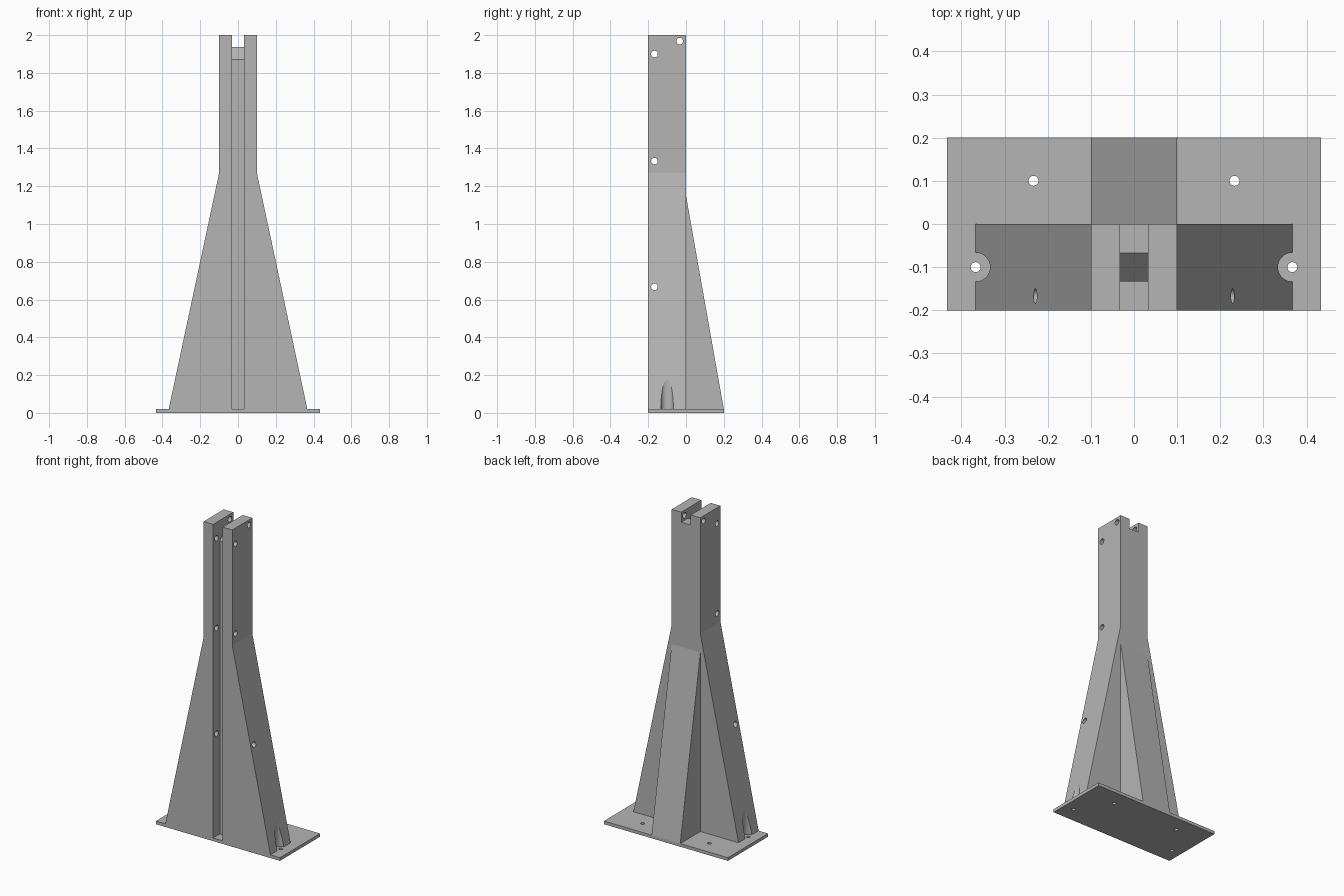
import bpy
import bmesh
from math import radians
from mathutils import Matrix, Vector

cube = bpy.data.objects.get("Cube")
if cube:
    bpy.data.objects.remove(cube, do_unlink=True)

grey = bpy.data.materials.new("plain_grey")
grey.use_nodes = True
colour = (0.46, 0.46, 0.46, 1)
grey.diffuse_color = colour
grey.node_tree.nodes["Principled BSDF"].inputs["Base Color"].default_value = colour


def add_object(name, bm):
    bmesh.ops.recalc_face_normals(bm, faces=bm.faces)
    mesh = bpy.data.meshes.new(name)
    bm.to_mesh(mesh)
    bm.free()
    obj = bpy.data.objects.new(name, mesh)
    bpy.context.scene.collection.objects.link(obj)
    mesh.materials.append(grey)
    return obj


def prism(name, points, sweep):
    """Solid made by sweeping a flat outline along a vector."""
    bm = bmesh.new()
    face = bm.faces.new([bm.verts.new(p) for p in points])
    swept = bmesh.ops.extrude_face_region(bm, geom=[face])["geom"]
    bmesh.ops.translate(bm, vec=Vector(sweep),
                        verts=[v for v in swept if isinstance(v, bmesh.types.BMVert)])
    return add_object(name, bm)


def rod(name, centre, radius, length, axis="Z"):
    bm = bmesh.new()
    turn = Matrix.Rotation(radians(90), 4, "Y") if axis == "X" else Matrix()
    bmesh.ops.create_cone(bm, cap_ends=True, segments=32, radius1=radius, radius2=radius,
                          depth=length, matrix=Matrix.Translation(centre) @ turn)
    return add_object(name, bm)


def cut(obj, cutters):
    """Subtract the cutters from the object, then discard them."""
    for cutter in cutters:
        cutter.hide_render = True
        mod = obj.modifiers.new("cut", "BOOLEAN")
        mod.operation = "DIFFERENCE"
        mod.solver = "EXACT"
        mod.object = cutter
    bpy.context.view_layer.update()
    graph = bpy.context.evaluated_depsgraph_get()
    result = bpy.data.meshes.new_from_object(obj.evaluated_get(graph))
    obj.modifiers.clear()
    obj.data = result
    for cutter in cutters:
        bpy.data.objects.remove(cutter, do_unlink=True)


PLATE_TOP = 0.02
SIDES = (-1, 1)

# Base plate with four bolt holes
plate = prism("base_plate",
              [(-0.433, -0.2, 0), (0.433, -0.2, 0), (0.433, 0.2, 0), (-0.433, 0.2, 0)],
              (0, 0, PLATE_TOP))
cut(plate, [rod("bolt_hole", (s * x, y, 0), 0.0115, 0.2)
            for s in SIDES for x, y in ((0.233, 0.1), (0.367, -0.1))])

# Upright column with flared foot
right_half = [(0.367, PLATE_TOP), (0.1, 1.27), (0.1, 2)]
outline = right_half + [(-x, z) for x, z in reversed(right_half)]
column = prism("column", [(x, -0.2, z) for x, z in outline], (0, 0.2, 0))

# Front channel that runs over a sloped lip to the back of the top
channel = [(-0.3, -0.1), (-0.133, -0.1), (-0.133, 1.87), (-0.067, 1.937),
           (0.1, 1.937), (0.1, 2.1), (-0.3, 2.1)]
cutters = [prism("channel_cutter", [(-0.033, y, z) for y, z in channel], (0.066, 0, 0))]

# Cross pin holes and bolt head recesses
for y, z in ((-0.167, 0.667), (-0.167, 1.333), (-0.167, 1.9), (-0.033, 1.968)):
    cutters.append(rod("pin_cutter", (0, y, z), 0.0175, 1, "X"))
for s in SIDES:
    cutters.append(rod("recess_cutter", (s * 0.367, -0.1, 0.2), 0.0335, 0.6))
cut(column, cutters)

# Tapered rear brace
brace = prism("rear_brace",
              [(-0.1, 0, PLATE_TOP), (-0.1, 0.2, PLATE_TOP), (-0.1, 0, 1.15)], (0.2, 0, 0))

# Smooth the round holes, keep flat edges crisp
bpy.ops.object.select_all(action="DESELECT")
for obj in (plate, column, brace):
    obj.select_set(True)
bpy.context.view_layer.objects.active = column
bpy.ops.object.shade_smooth_by_angle(angle=radians(12))
